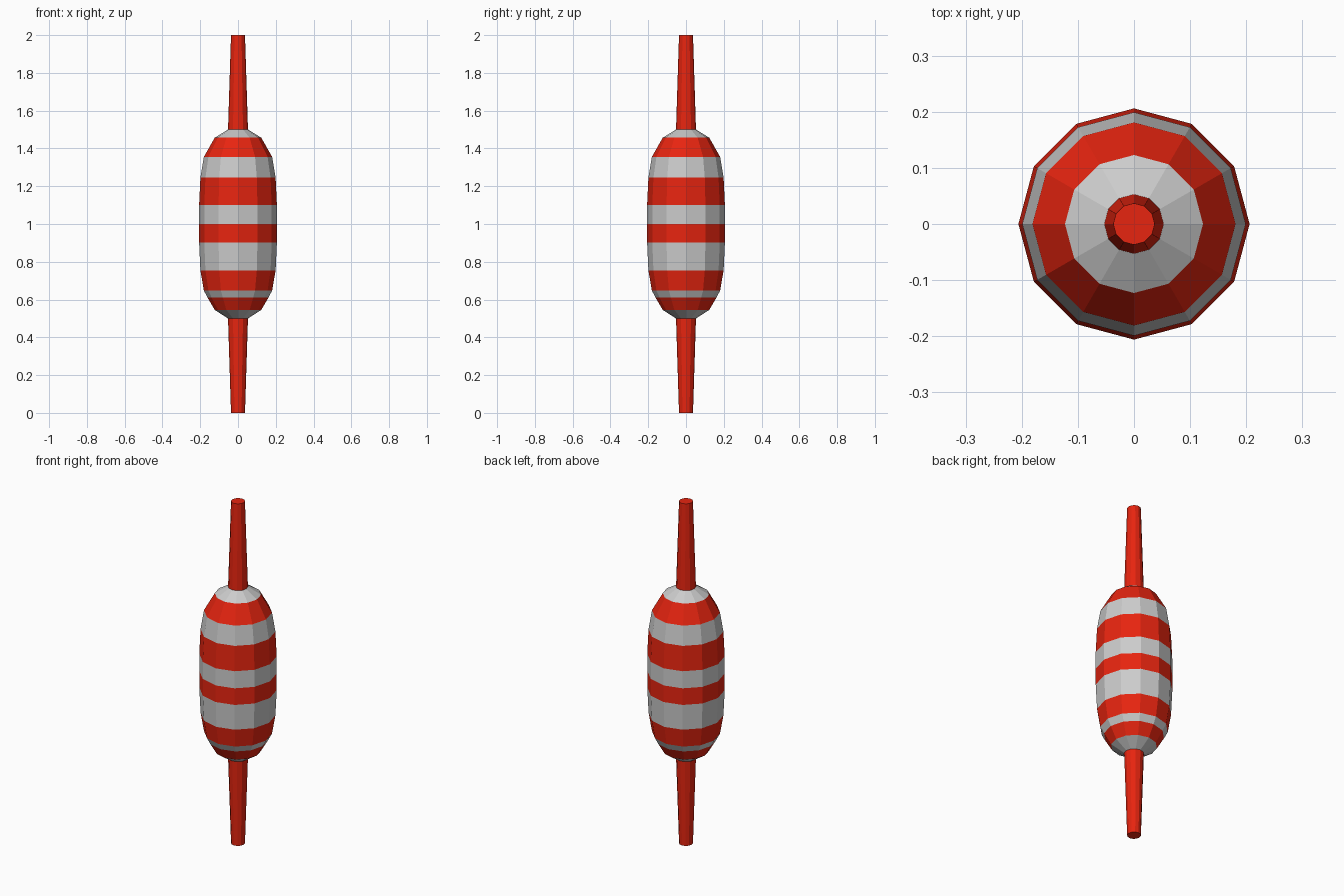
import bpy, bmesh
from math import cos, sin, tau

if "Cube" in bpy.data.objects:
    bpy.data.objects.remove(bpy.data.objects["Cube"])

SIDES = 12


def material(name, color):
    m = bpy.data.materials.new(name)
    m.diffuse_color = color
    m.use_nodes = True
    m.node_tree.nodes["Principled BSDF"].inputs["Base Color"].default_value = m.diffuse_color
    return m


red = material("red", (0.8, 0.018, 0.005, 1))
grey = material("light_grey", (0.6, 0.6, 0.6, 1))


def lathe(name, profile, mats, caps=True):
    """Spin (radius, z) points, listed bottom to top; bands alternate through mats."""
    bm = bmesh.new()
    rings = [[bm.verts.new((r * cos(tau * i / SIDES), r * sin(tau * i / SIDES), z))
              for i in range(SIDES)] for r, z in profile]
    for band, (low, high) in enumerate(zip(rings, rings[1:])):
        for i in range(SIDES):
            j = (i + 1) % SIDES
            face = bm.faces.new((low[i], low[j], high[j], high[i]))
            face.material_index = band % len(mats)
    if caps:
        bm.faces.new(rings[0][::-1])
        bm.faces.new(rings[-1])
    mesh = bpy.data.meshes.new(name)
    bm.to_mesh(mesh)
    bm.free()
    for m in mats:
        mesh.materials.append(m)
    obj = bpy.data.objects.new(name, mesh)
    bpy.context.collection.objects.link(obj)
    return obj


# Striped float body, one ring per stripe edge
lathe("float_body", [
    (0.053, 0.50), (0.123, 0.545), (0.161, 0.61), (0.181, 0.648),
    (0.199, 0.755), (0.206, 0.903), (0.206, 1.00), (0.206, 1.10),
    (0.199, 1.245), (0.181, 1.355), (0.123, 1.457), (0.053, 1.50),
], [grey, red])

# Tapered sticks at both ends
lathe("lower_stick", [(0.037, 0.0), (0.053, 0.505)], [red])
lathe("upper_stick", [(0.053, 1.495), (0.037, 2.0)], [red])
